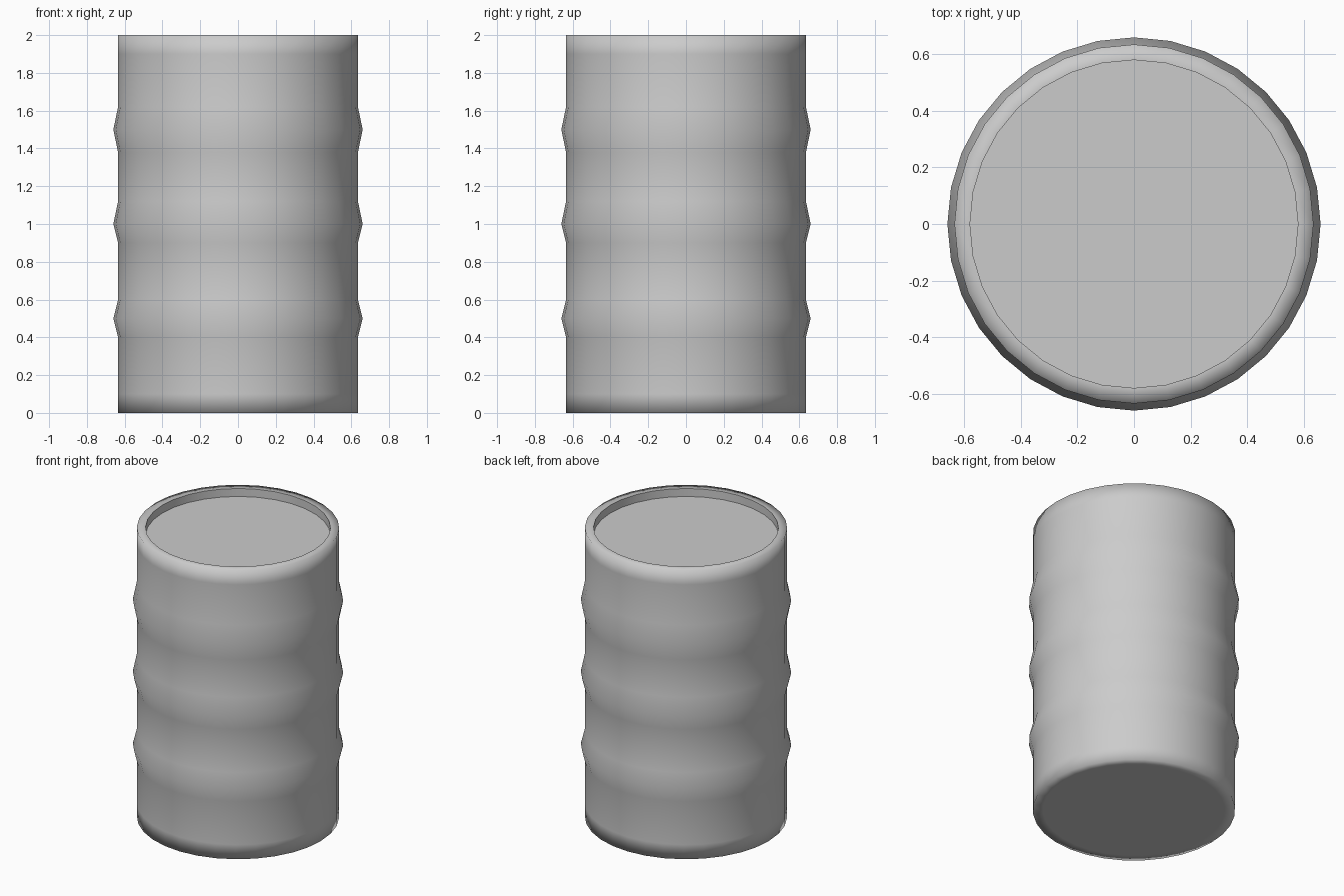
import bpy, bmesh, math

if "Cube" in bpy.data.objects:
    bpy.data.objects.remove(bpy.data.objects["Cube"])

SIDES = 32

# Profile (radius, height) from bottom lid edge, up the ribbed wall, to the recessed top lid
profile = [(0.57, 0.0), (0.635, 0.0), (0.635, 0.10)]
for lo, mid, hi in ((0.40, 0.50, 0.60), (0.90, 1.00, 1.12), (1.38, 1.50, 1.62)):
    profile += [(0.635, lo), (0.66, mid), (0.635, hi)]
profile += [(0.635, 1.90), (0.635, 2.0), (0.58, 2.0), (0.58, 1.945)]

bm = bmesh.new()
rings = []
for r, z in profile:
    rings.append([bm.verts.new((r * math.cos(2 * math.pi * i / SIDES),
                                r * math.sin(2 * math.pi * i / SIDES), z))
                  for i in range(SIDES)])

# Wall, rims and recess
for a, b in zip(rings, rings[1:]):
    for i in range(SIDES):
        j = (i + 1) % SIDES
        bm.faces.new((a[i], a[j], b[j], b[i])).smooth = True

# Flat lids
bm.faces.new(list(reversed(rings[0])))
bm.faces.new(rings[-1])

# Crisp edges around both lids and the inner lip
for ring in (rings[0], rings[-2], rings[-1]):
    for i in range(SIDES):
        bm.edges.get((ring[i], ring[(i + 1) % SIDES])).smooth = False

bmesh.ops.recalc_face_normals(bm, faces=bm.faces)
mesh = bpy.data.meshes.new("barrel")
bm.to_mesh(mesh)
bm.free()
barrel = bpy.data.objects.new("barrel", mesh)
bpy.context.collection.objects.link(barrel)
